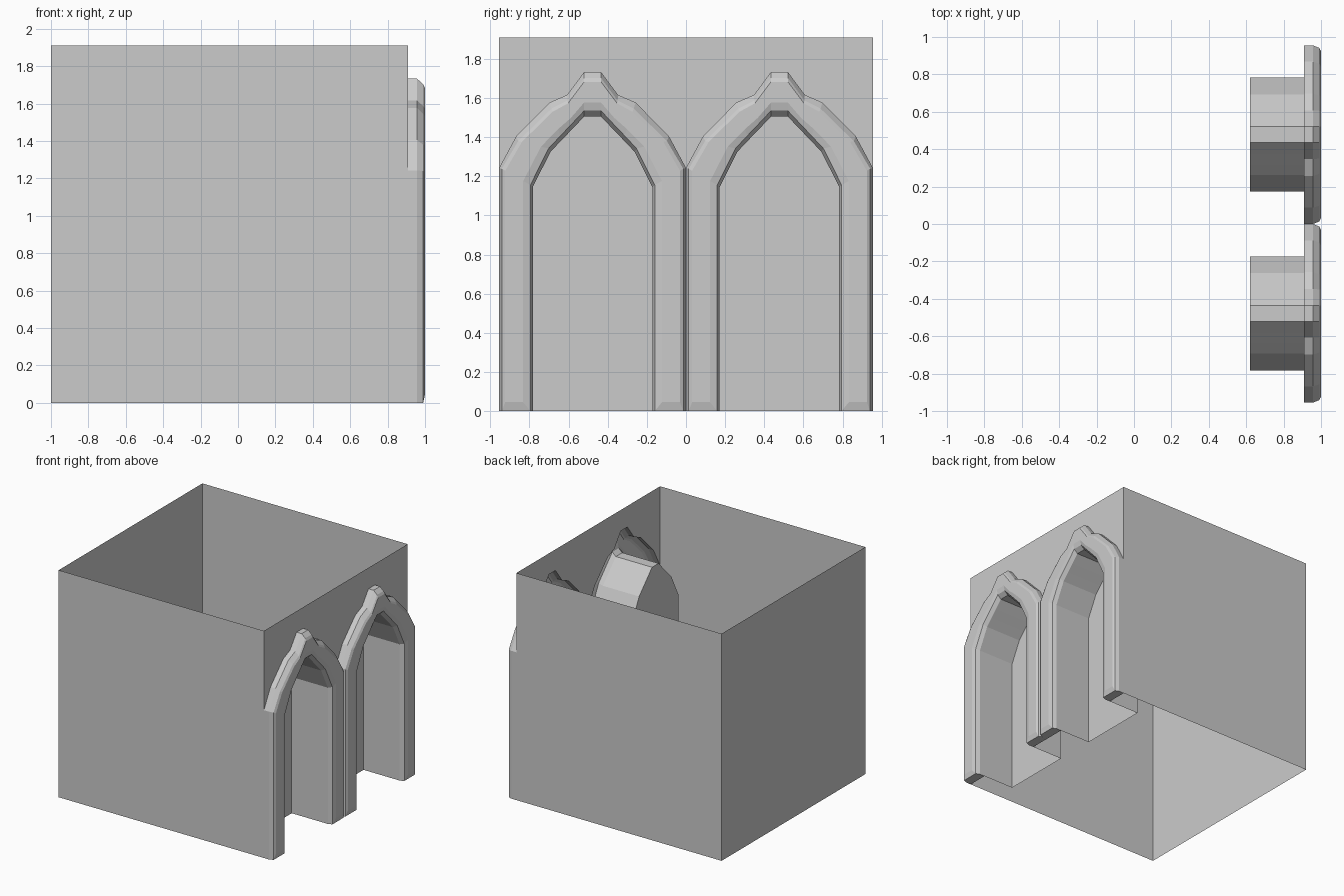
import bpy, bmesh
from mathutils import Vector

if "Cube" in bpy.data.objects:
    bpy.data.objects.remove(bpy.data.objects["Cube"])

HALF, H, WALL_X, BACK_X, BAY = 0.955, 1.91, 0.91, 0.62, 0.4775

# Half contours of one arch (offset from arch centre, height), ground to peak
OUTER = [(.4775, 0), (.4775, 1.243), (.39, 1.405), (.22, 1.577), (.13, 1.616), (.043, 1.733)]
FACE_OUT = [(.464, 0), (.464, 1.238), (.38, 1.38), (.21, 1.546), (.128, 1.587), (.043, 1.703)]
FACE_IN = [(.318, 0), (.318, 1.155), (.225, 1.342), (.165, 1.406), (.105, 1.469), (.043, 1.535)]
INNER = [(.305, 0), (.305, 1.146), (.215, 1.325), (.16, 1.383), (.105, 1.44), (.043, 1.505)]


def blend(a, b, t, foot):
    pts = [(p[0] + (q[0] - p[0]) * t, p[1] + (q[1] - p[1]) * t) for p, q in zip(a, b)]
    return [(pts[0][0], foot)] + pts[1:]


def full(half):
    return [(-y, z) for y, z in half] + [(y, z) for y, z in reversed(half)]


def finish(bm, name, test_face, direction):
    bmesh.ops.recalc_face_normals(bm, faces=bm.faces)
    test_face.normal_update()
    if test_face.normal.dot(Vector(direction)) < 0:
        bmesh.ops.reverse_faces(bm, faces=bm.faces)
    me = bpy.data.meshes.new(name)
    bm.to_mesh(me)
    bm.free()
    ob = bpy.data.objects.new(name, me)
    bpy.context.collection.objects.link(ob)
    return ob


# Open box walls, with the arch outlines left out of the right wall
def walls():
    bm = bmesh.new()
    corners = [(WALL_X, -HALF), (-1, -HALF), (-1, HALF), (WALL_X, HALF)]
    low = [bm.verts.new((x, y, 0)) for x, y in corners]
    top = [bm.verts.new((x, y, H)) for x, y in corners]
    contour = [(y + c, z) for c in (-BAY, BAY) for y, z in full(OUTER)[1:-1]]
    edge = [bm.verts.new((WALL_X, y, z)) for y, z in contour]
    for i in range(3):
        face = [low[i], low[i + 1], top[i + 1], top[i]]
        bm.faces.new(face)
    bm.faces.new([top[0]] + edge + [top[3]])
    bm.faces.ensure_lookup_table()
    bmesh.ops.remove_doubles(bm, verts=edge, dist=1e-4)
    bm.faces.ensure_lookup_table()
    return finish(bm, "box_walls", bm.faces[0], (0, -1, 0))


# Bevelled arch surround lofted inward, then the recessed doorway
def arch(name, centre):
    rings = [(OUTER, WALL_X), (OUTER, .957), (FACE_OUT, .99),
             (blend(FACE_OUT, FACE_IN, .12, .045), 1.0),
             (blend(FACE_OUT, FACE_IN, .75, .045), 1.0),
             (FACE_IN, .99), (INNER, .957), (INNER, WALL_X), (INNER, BACK_X)]
    bm = bmesh.new()
    v = [[bm.verts.new((x, y + centre, z)) for y, z in full(half)] for half, x in rings]
    for a, b in zip(v, v[1:]):
        for i in range(len(a) - 1):
            bm.faces.new((a[i], a[i + 1], b[i + 1], b[i]))
    for end in (0, -1):
        bm.faces.new([v[r][end] for r in (0, 1, 2, 5, 6, 7)])
        bm.faces.new([v[r][end] for r in (2, 3, 4, 5)])
    cap = bm.faces.new(v[-1])
    return finish(bm, name, cap, (1, 0, 0))


walls()
arch("arch_doorway_front", -BAY)
arch("arch_doorway_back", BAY)
